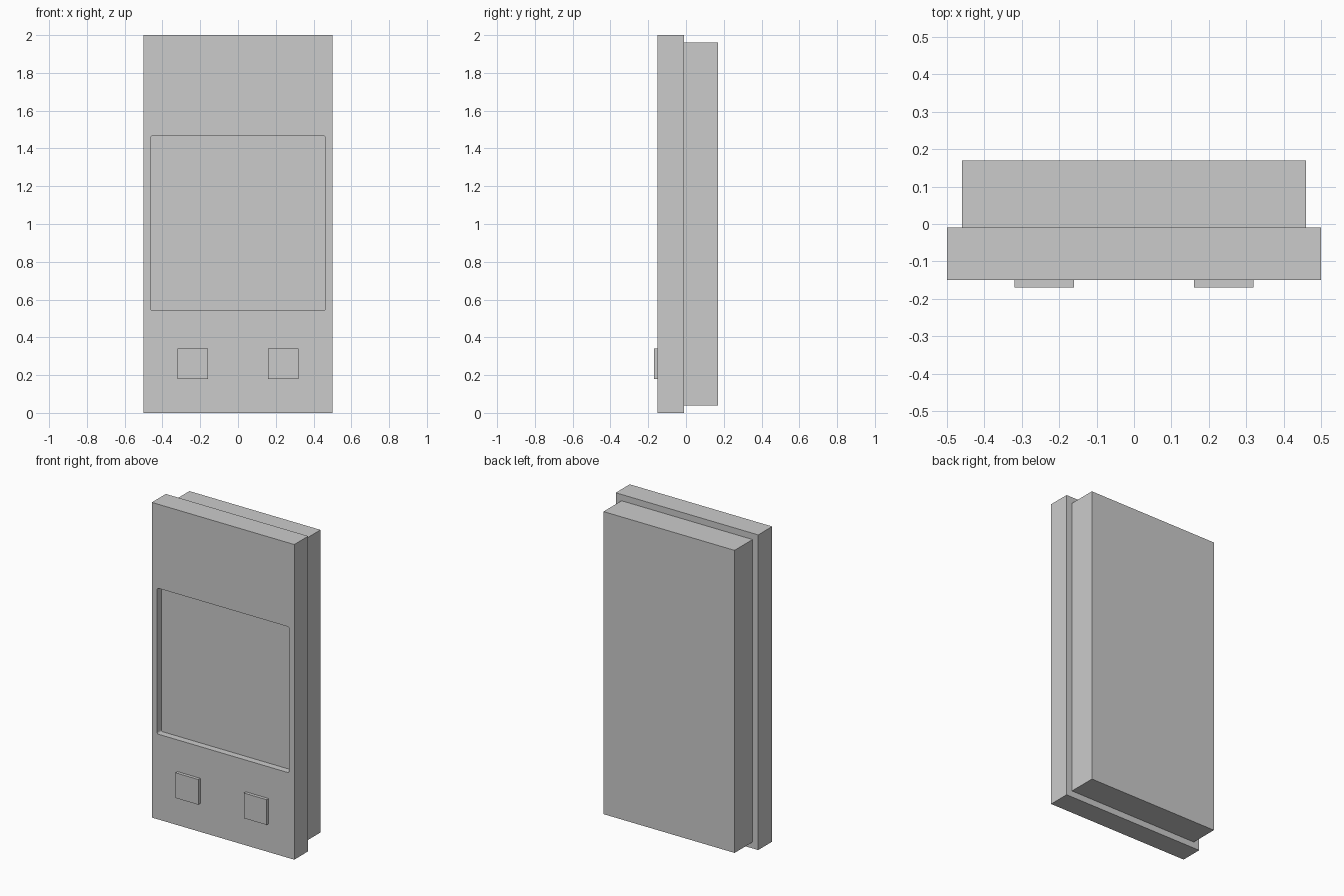
import bpy, bmesh

if "Cube" in bpy.data.objects:
    bpy.data.objects.remove(bpy.data.objects["Cube"])


def box(name, x, y, z):
    """Box from (min, max) ranges on each axis."""
    bm = bmesh.new()
    bmesh.ops.create_cube(bm, size=1)
    for v in bm.verts:
        for i, (lo, hi) in enumerate((x, y, z)):
            v.co[i] = lo if v.co[i] < 0 else hi
    mesh = bpy.data.meshes.new(name)
    bm.to_mesh(mesh)
    bm.free()
    obj = bpy.data.objects.new(name, mesh)
    bpy.context.collection.objects.link(obj)
    return obj


# Front panel and the slightly smaller housing behind it
panel = box("front_panel", (-0.5, 0.5), (-0.15, -0.01), (0, 2))
box("rear_housing", (-0.46, 0.46), (-0.01, 0.17), (0.04, 1.96))

# Screen recess: cutter with softly rounded corners along the depth
cutter = box("screen_cutter", (-0.463, 0.463), (-0.25, -0.108), (0.541, 1.467))
cutter.hide_render = True
bm = bmesh.new()
bm.from_mesh(cutter.data)
depth_edges = [e for e in bm.edges
               if abs(e.verts[0].co.y - e.verts[1].co.y) > 0.01]
bmesh.ops.bevel(bm, geom=depth_edges, offset=0.01, segments=3,
                profile=0.5, affect='EDGES')
bm.to_mesh(cutter.data)
bm.free()

cut = panel.modifiers.new("screen_recess", 'BOOLEAN')
cut.operation = 'DIFFERENCE'
cut.solver = 'EXACT'
cut.object = cutter
bpy.context.view_layer.objects.active = panel
bpy.ops.object.modifier_apply(modifier=cut.name)
bpy.data.objects.remove(cutter)

# Two square buttons below the screen
for side, cx in (("left", -0.24), ("right", 0.24)):
    box(f"{side}_button", (cx - 0.08, cx + 0.08), (-0.17, -0.15), (0.18, 0.34))
